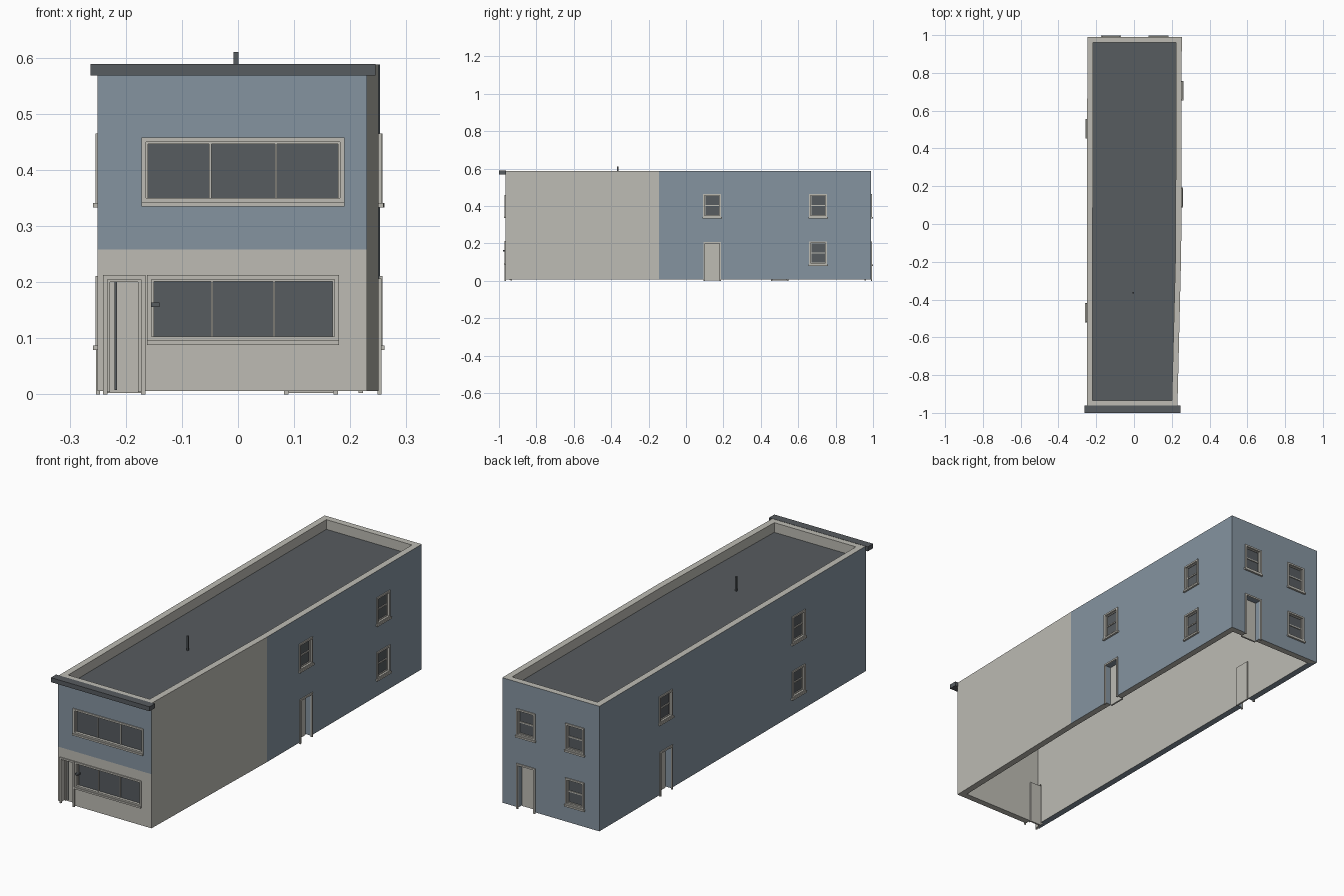
import bpy
import bmesh
from mathutils import Vector, Matrix

if "Cube" in bpy.data.objects:
    bpy.data.objects.remove(bpy.data.objects["Cube"])


def material(name, rgb):
    m = bpy.data.materials.new(name)
    m.use_nodes = True
    m.diffuse_color = (*rgb, 1)
    m.node_tree.nodes["Principled BSDF"].inputs["Base Color"].default_value = (*rgb, 1)
    return m


MATS = [material("warm_beige", (0.51, 0.50, 0.455)),
        material("slate_blue", (0.235, 0.296, 0.352)),
        material("charcoal", (0.095, 0.106, 0.116))]
BEIGE, BLUE, DARK = range(3)


def finish(name, bm, mats):
    mesh = bpy.data.meshes.new(name)
    bm.to_mesh(mesh)
    bm.free()
    for m in mats:
        mesh.materials.append(m)
    ob = bpy.data.objects.new(name, mesh)
    bpy.context.collection.objects.link(ob)
    return ob


# Footprint corners, counter-clockwise from the front
A, B, C, D, E = [Vector(p) for p in
                 ((-0.25, -0.965), (0.23, -0.965), (0.25, -0.145), (0.253, 0.99), (-0.247, 0.99))]
OUTLINE = [A, B, C, D, E]
THICK = 0.03
BASE, SPLIT, ROOF, TOP = 0.006, 0.258, 0.543, 0.588


def wall_frame(p, q, centre):
    """Axes along the wall, outward and up, at a given x or y on the wall."""
    along = (q - p).normalized()
    axis = 0 if abs(along.x) > abs(along.y) else 1
    o = p + along * ((centre - p[axis]) / along[axis])
    u = along if along[axis] > 0 else -along
    out = Vector((along.y, -along.x))
    return Matrix(((u.x, out.x, 0, o.x), (u.y, out.y, 0, o.y), (0, 0, 1, 0), (0, 0, 0, 1)))


def boxes(name, frame, spans, mat):
    """One object from boxes given as (u0, u1, d0, d1, z0, z1)."""
    bm = bmesh.new()
    for u0, u1, d0, d1, z0, z1 in spans:
        place = (Matrix.Translation(((u0 + u1) / 2, (d0 + d1) / 2, (z0 + z1) / 2))
                 @ Matrix.Diagonal((u1 - u0, d1 - d0, z1 - z0, 1)))
        bmesh.ops.create_cube(bm, size=1, matrix=frame @ place)
    bmesh.ops.recalc_face_normals(bm, faces=bm.faces)
    return finish(name, bm, [MATS[mat]])


def border(h, z0, z1, w, d0, d1):
    """Four bars around an opening of half width h."""
    return [(-h, w - h, d0, d1, z0, z1), (h - w, h, d0, d1, z0, z1),
            (w - h, h - w, d0, d1, z1 - w, z1), (w - h, h - w, d0, d1, z0, z0 + w)]


# Hollow walls with parapet, roof and ceiling
def build_shell():
    bm = bmesh.new()
    inner = [Vector((p.x - THICK * (1 if p.x > 0 else -1),
                     p.y - (THICK * (1 if p.y > 0 else -1) if p is not C else 0)))
             for p in OUTLINE]

    def ring(points, z):
        return [bm.verts.new((p.x, p.y, z)) for p in points]
    loops = [ring(OUTLINE, BASE), ring(OUTLINE, TOP), ring(inner, TOP), ring(inner, ROOF)]
    low, ceiling = ring(inner, BASE), ring(inner, ROOF - 0.013)
    wall_mats = [BLUE, BEIGE, BLUE, BLUE, BLUE]

    def band(r, s, mats):
        for i, m in enumerate(mats):
            j = (i + 1) % len(r)
            bm.faces.new((r[i], r[j], s[j], s[i])).material_index = m
    beige = [BEIGE] * 5
    band(loops[0], loops[1], wall_mats)
    band(loops[1], loops[2], beige)
    band(loops[2], loops[3], beige)
    band(low, loops[0], [BEIGE] * 4 + [BLUE])
    band(ceiling, low, beige)
    bm.faces.new(loops[3]).material_index = DARK
    bm.faces.new(ceiling[::-1]).material_index = BEIGE
    # Ground floor of the front is beige
    bmesh.ops.bisect_plane(bm, geom=bm.verts[:] + bm.edges[:] + bm.faces[:],
                           plane_co=(0, 0, SPLIT), plane_no=(0, 0, 1))
    bmesh.ops.recalc_face_normals(bm, faces=bm.faces)
    for f in bm.faces:
        c = f.calc_center_median()
        if f.normal.y < -0.9 and c.y < A.y + 0.01 and c.z < SPLIT:
            f.material_index = BEIGE
    return finish("building_walls", bm, MATS)


shell = build_shell()


def cut(frame, h, z0, z1, depth, mat):
    cutter = boxes("opening_cutter", frame, [(-h, h, -depth, 0.03, z0, z1)], mat)
    cutter.hide_render = True
    cutter.data.materials.clear()
    for m in MATS:
        cutter.data.materials.append(m)
    for p in cutter.data.polygons:
        p.material_index = mat
    mod = shell.modifiers.new("opening", 'BOOLEAN')
    mod.operation, mod.solver, mod.object = 'DIFFERENCE', 'EXACT', cutter
    bpy.context.view_layer.objects.active = shell
    bpy.ops.object.modifier_apply(modifier=mod.name)
    bpy.data.objects.remove(cutter)


# Sash windows on the sides and back
def sash_window(name, p, q, centre, z0):
    fr = wall_frame(p, q, centre)
    z1 = z0 + 0.125
    h, deep = 0.048, 0.012
    cut(fr, h - 0.004, z0 + 0.004, z1 - 0.004, deep, BEIGE)
    mid = (z0 + z1) / 2
    boxes(name + "_frame", fr,
          border(h, z0, z1, 0.008, -deep, 0.005)
          + border(h - 0.008, z0 + 0.008, z1 - 0.008, 0.004, -deep, -0.004)
          + [(0.012 - h, h - 0.012, -deep, -0.004, mid - 0.003, mid + 0.003)], BEIGE)
    boxes(name + "_sill", fr, [(-h - 0.004, h + 0.004, -0.002, 0.009, z0 - 0.007, z0 + 0.001)], BEIGE)
    boxes(name + "_glass", fr, [(0.01 - h, h - 0.01, -deep - 0.001, -0.008, z0 + 0.01, z1 - 0.01)], DARK)


# Recessed doors
def door(name, p, q, centre, h, top, reveal):
    fr = wall_frame(p, q, centre)
    w = 0.008
    cut(fr, h - w, -0.02, top - w, 0.05, reveal)
    boxes(name + "_frame", fr, border(h, 0, top, w, -0.002, 0.005)[:3], BEIGE)
    boxes(name + "_leaf", fr, [(w - h, h - w, -0.036, -0.028, 0.002, top - w)], BEIGE)
    return fr


LOW, HIGH = 0.086, 0.34
for label, p, q, spots in (
        ("right", C, D, ((0.14, HIGH), (0.706, HIGH), (0.706, LOW))),
        ("back", D, E, ((0.13, HIGH), (-0.122, HIGH), (-0.122, LOW))),
        ("left", E, A, ((0.505, HIGH), (-0.47, HIGH), (-0.47, LOW)))):
    for i, (centre, z0) in enumerate(spots):
        sash_window(f"{label}_window_{i + 1}", p, q, centre, z0)

door("right_door", C, D, 0.14, 0.047, 0.206, BLUE)
door("back_door", D, E, 0.13, 0.048, 0.21, BLUE)
door("left_door", E, A, 0.502, 0.047, 0.206, BLUE)
front = door("front_door", A, B, -0.203, 0.038, 0.213, BEIGE)
boxes("front_door_seam", front, [(-0.017, -0.013, -0.029, -0.025, 0.008, 0.204)], DARK)
boxes("front_door_inner_frame", front, border(0.03, 0.004, 0.205, 0.005, -0.028, -0.02)[:3], BEIGE)


# Wide three-pane front windows
def wide_window(name, centre, h, z0, z1):
    fr = wall_frame(A, B, centre)
    deep, w = 0.012, 0.008
    cut(fr, h - 0.004, z0 + 0.004, z1 - 0.004, deep, BEIGE)
    mullions = [(s * h / 3 * 0.97 - 0.002, s * h / 3 * 0.97 + 0.002, -deep, -0.004, z0 + w, z1 - w)
                for s in (-1, 1)]
    boxes(name + "_frame", fr, border(h, z0, z1, w, -deep, 0.005)
          + border(h - w, z0 + 0.001, z1 - w, 0.004, -deep, -0.004) + mullions, BEIGE)
    boxes(name + "_sill", fr, [(-h, h, -0.002, 0.009, z0 - 0.007, z0 + 0.001)], BEIGE)
    boxes(name + "_glass", fr, [(0.01 - h, h - 0.01, -deep - 0.001, -0.008, z0 + 0.004, z1 - 0.01)], DARK)


wide_window("upper_front_window", 0.009, 0.181, 0.342, 0.458)
wide_window("lower_front_window", 0.009, 0.171, 0.095, 0.213)

# Small fixture beside the door, cornice and roof pipe
world = Matrix.Identity(4)
boxes("front_wall_fixture", world, [(-0.155, -0.14, -0.978, -0.96, 0.156, 0.164)], DARK)
boxes("front_cornice", world, [(-0.263, 0.245, -1.0, -0.962, 0.568, 0.589)], DARK)
boxes("roof_pipe", world, [(-0.008, 0.001, -0.369, -0.36, 0.54, 0.61)], DARK)
